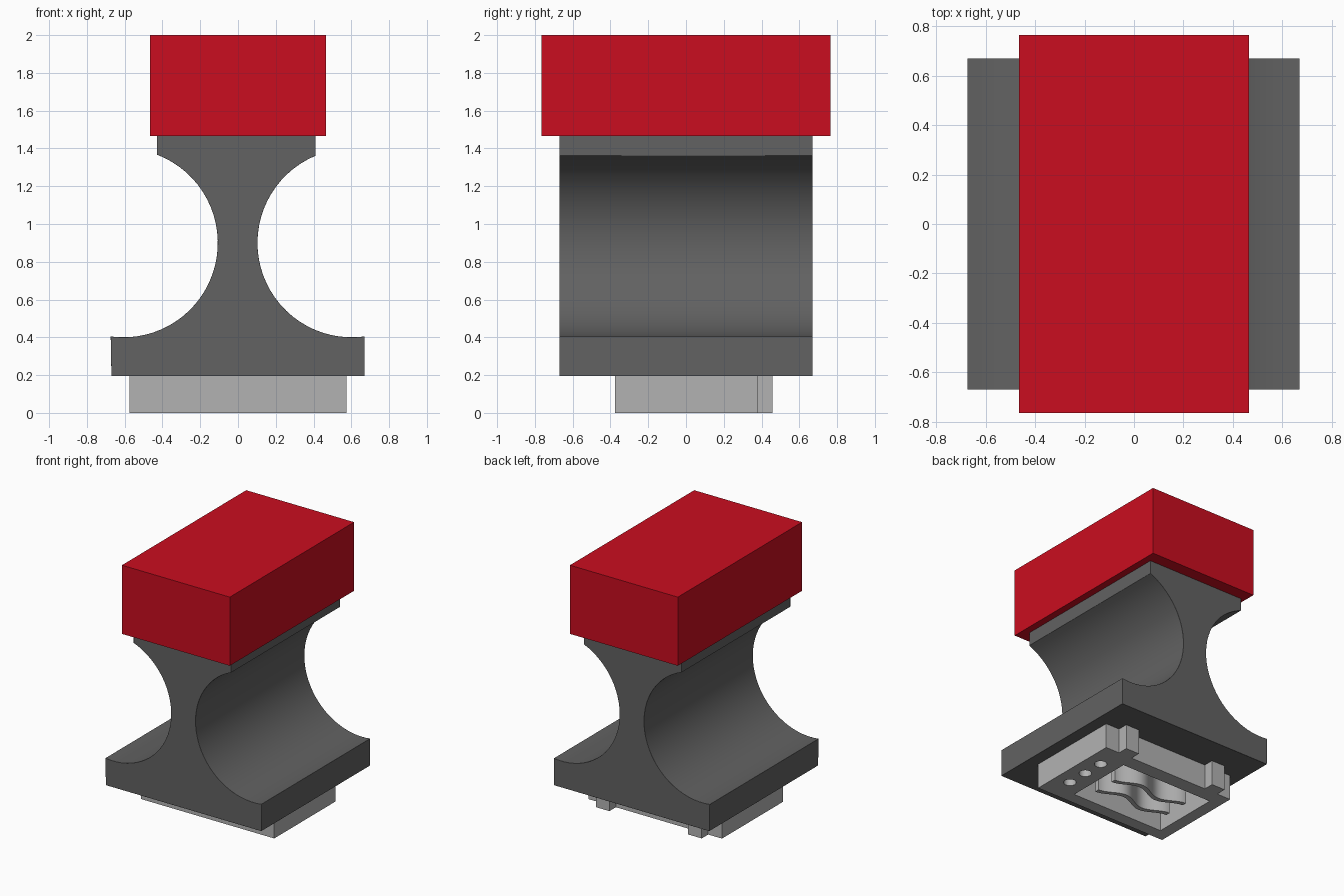
import bpy, bmesh, math

if "Cube" in bpy.data.objects:
    bpy.data.objects.remove(bpy.data.objects["Cube"])


def material(name, rgb):
    m = bpy.data.materials.new(name)
    m.diffuse_color = (*rgb, 1)
    m.use_nodes = True
    m.node_tree.nodes["Principled BSDF"].inputs["Base Color"].default_value = m.diffuse_color
    return m


RED = material("red", (0.59, 0.004, 0.014))
DARK = material("dark grey", (0.122, 0.122, 0.122))
LIGHT = material("light grey", (0.45, 0.45, 0.45))


def prism(name, loops, depth, loc, mat, upright=False, bevel=0):
    """Extrude flat outlines (first outer, the rest holes) by depth, centred on loc."""
    cu = bpy.data.curves.new(name, 'CURVE')
    cu.dimensions, cu.fill_mode, cu.extrude = '2D', 'BOTH', depth / 2
    for pts in loops:
        s = cu.splines.new('POLY')
        s.points.add(len(pts) - 1)
        for p, (x, y) in zip(s.points, pts):
            p.co = (x, y, 0, 1)
        s.use_cyclic_u = True
    ob = bpy.data.objects.new(name, cu)
    bpy.context.collection.objects.link(ob)
    ob.location = loc
    if upright:
        ob.rotation_euler.x = math.pi / 2
    bpy.ops.object.select_all(action='DESELECT')
    ob.select_set(True)
    bpy.context.view_layer.objects.active = ob
    bpy.ops.object.convert(target='MESH')
    ob = bpy.context.object
    # weld caps to walls
    bm = bmesh.new()
    bm.from_mesh(ob.data)
    bmesh.ops.remove_doubles(bm, verts=bm.verts, dist=1e-4)
    bmesh.ops.recalc_face_normals(bm, faces=bm.faces)
    bm.to_mesh(ob.data)
    bm.free()
    ob.data.materials.clear()
    ob.data.materials.append(mat)
    bpy.ops.object.shade_smooth_by_angle(angle=math.radians(30))
    if bevel:
        b = ob.modifiers.new("soft_edges", 'BEVEL')
        b.width, b.segments, b.limit_method = bevel, 2, 'ANGLE'
    return ob


def rect(x0, x1, y0, y1):
    return [(x0, y0), (x1, y0), (x1, y1), (x0, y1)]


def arc(cx, cy, r, a0, a1, n):
    return [(cx + r * math.cos(a0 + (a1 - a0) * i / n),
             cy + r * math.sin(a0 + (a1 - a0) * i / n)) for i in range(n + 1)]


# Red block on top
prism("top_block", [rect(-0.465, 0.465, -0.765, 0.765)], 0.535, (0, 0, 1.7325), RED)

# Waisted body: foot, two scooped sides, upper collar
R, CZ, CX = 0.5, 0.9, 0.603
low = math.acos(0.067 / R)              # where the scoop meets the foot edge
high_r, high_l = math.acos(0.193 / R), math.acos(0.177 / R)
right = arc(CX, CZ, R, 2 * math.pi - low, math.pi - high_r, 32)
left = arc(-CX - 0.004, CZ, R, high_l, -math.pi + low, 32)
profile = ([(-0.67, 0.195), (0.67, 0.195)] + right + [(0.41, 1.47), (-0.43, 1.47)] + left)
prism("body", [profile], 1.34, (0, 0, 0), DARK, upright=True, bevel=0.008)

# Printing plate with two rear tabs, a window and three round holes
outline = [(-0.575, -0.375), (0.575, -0.375), (0.575, 0.378)]
for x0, x1 in ((0.456, 0.34), (-0.34, -0.456)):
    outline += [(x0, 0.378), (x0, 0.458), (x1, 0.458), (x1, 0.378)]
outline.append((-0.575, 0.378))
holes = [arc(0.452, y, 0.045, 0, 2 * math.pi * 23 / 24, 23) for y in (-0.17, 0, 0.17)]
prism("plate", [outline, rect(-0.48, 0.32, -0.28, 0.265)] + holes,
      0.198, (0, 0, 0.099), LIGHT)

# Two wavy ridges inside the window
N = 32
for i, y in enumerate((-0.1, 0.08)):
    line = []
    for k in range(N + 1):
        t = k / N
        line.append((0.23 - 0.6 * t, y - 0.035 * math.cos(3 * math.pi * t)))
    ring = [(x, v - 0.018) for x, v in line] + [(x, v + 0.018) for x, v in reversed(line)]
    prism(f"wavy_ridge_{i + 1}", [ring], 0.198, (0, 0, 0.099), LIGHT)
